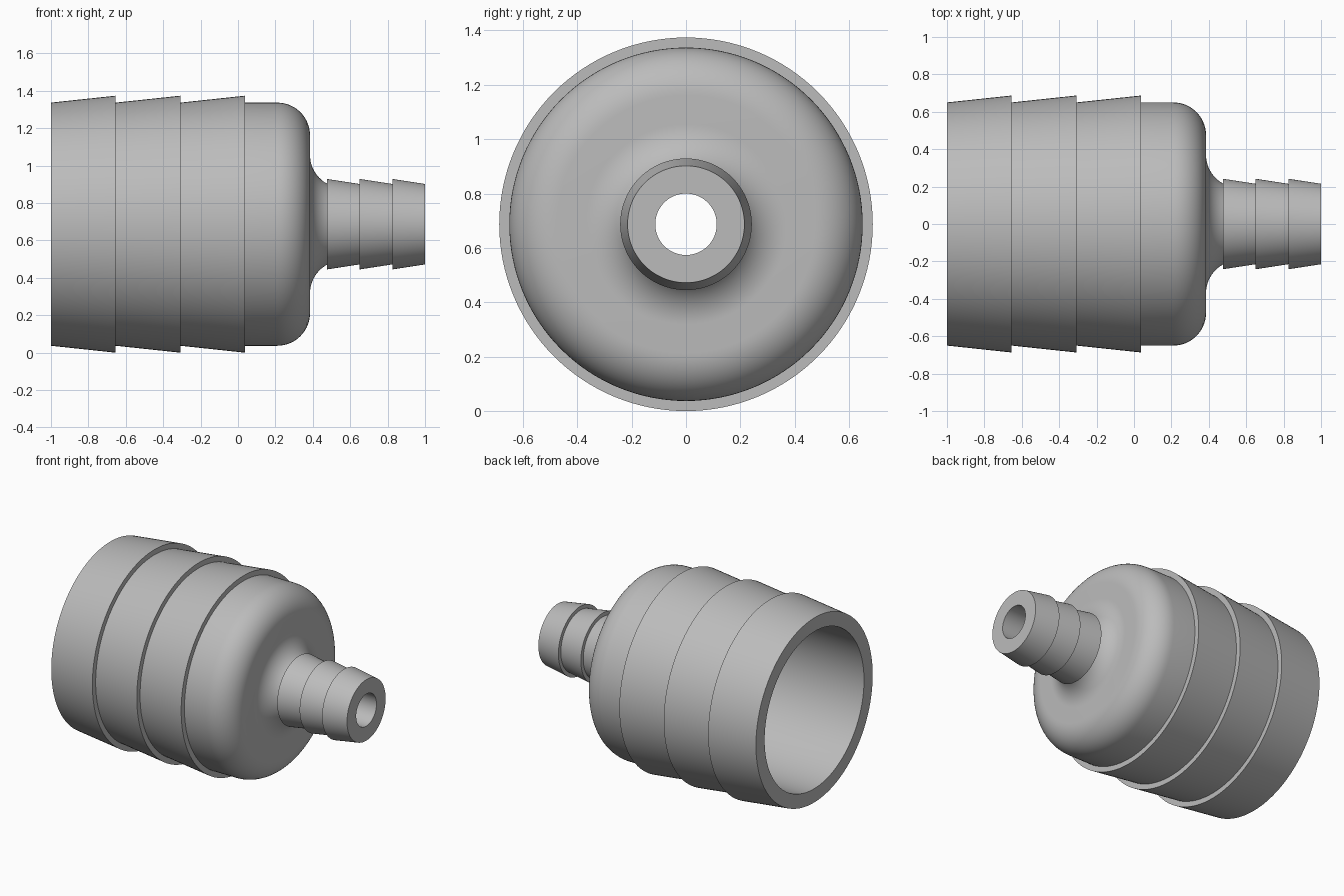
import bpy
import bmesh
from math import cos, sin, pi, radians
from mathutils import Vector

cube = bpy.data.objects.get("Cube")
if cube:
    bpy.data.objects.remove(cube)

AXIS_Z = 0.687     # height of the centre line
SEGMENTS = 128
BORE = 0.113
WALL = 0.1


def arc(cx, cr, radius, start, end, steps=14):
    """Points on an arc in the (x, radius) plane, angles in degrees."""
    angles = [radians(start + (end - start) * i / steps) for i in range(steps + 1)]
    return [(cx + radius * cos(a), cr + radius * sin(a)) for a in angles]


def barbs(x, pitch, count, r_start, r_end):
    """Sawtooth run of tapered barbs."""
    points = []
    for i in range(count):
        points += [(x + i * pitch, r_start), (x + (i + 1) * pitch, r_end)]
    return points


def lathe(name, profile, material):
    """Spin a closed (x, radius) profile around the x axis."""
    bm = bmesh.new()
    verts = [bm.verts.new((x, 0, r)) for x, r in profile]
    edges = [bm.edges.new((v, verts[i - 1])) for i, v in enumerate(verts)]
    bmesh.ops.spin(bm, geom=verts + edges, cent=(0, 0, 0), axis=(1, 0, 0),
                   angle=2 * pi, steps=SEGMENTS)
    bmesh.ops.remove_doubles(bm, verts=bm.verts, dist=0.0005)
    bmesh.ops.recalc_face_normals(bm, faces=bm.faces)
    bmesh.ops.translate(bm, verts=bm.verts, vec=Vector((0, 0, AXIS_Z)))
    mesh = bpy.data.meshes.new(name)
    bm.to_mesh(mesh)
    bm.free()
    mesh.materials.append(material)
    obj = bpy.data.objects.new(name, mesh)
    bpy.context.collection.objects.link(obj)
    bpy.ops.object.select_all(action="DESELECT")
    obj.select_set(True)
    bpy.context.view_layer.objects.active = obj
    bpy.ops.object.shade_smooth_by_angle(angle=radians(25))
    return obj


# Plain grey plastic
grey = bpy.data.materials.new("grey_plastic")
colour = (0.5, 0.5, 0.5, 1)
grey.diffuse_color = colour
grey.use_nodes = True
grey.node_tree.nodes["Principled BSDF"].inputs["Base Color"].default_value = colour

# Outside: wide barbed end, rounded shoulder, flared neck, narrow barbed end
outside = barbs(-1, 0.346, 3, 0.65, 0.687)
outside += [(0.038, 0.65)]
outside += arc(0.21, 0.475, 0.175, 90, 0)
outside += arc(0.56, 0.37, 0.175, 180, 241)
outside += barbs(0.475, 0.175, 3, 0.242, 0.215)

# Inside: narrow bore opening through a flare into the wide socket
inside = [(1, BORE)]
inside += arc(0.56, BORE + 0.275, 0.275, 270, 180)
inside += arc(0.21, 0.475, 0.175 - WALL, 0, 90)
inside += [(0.15, 0.553), (-1, 0.553)]

lathe("hose_reducer", outside + inside, grey)
